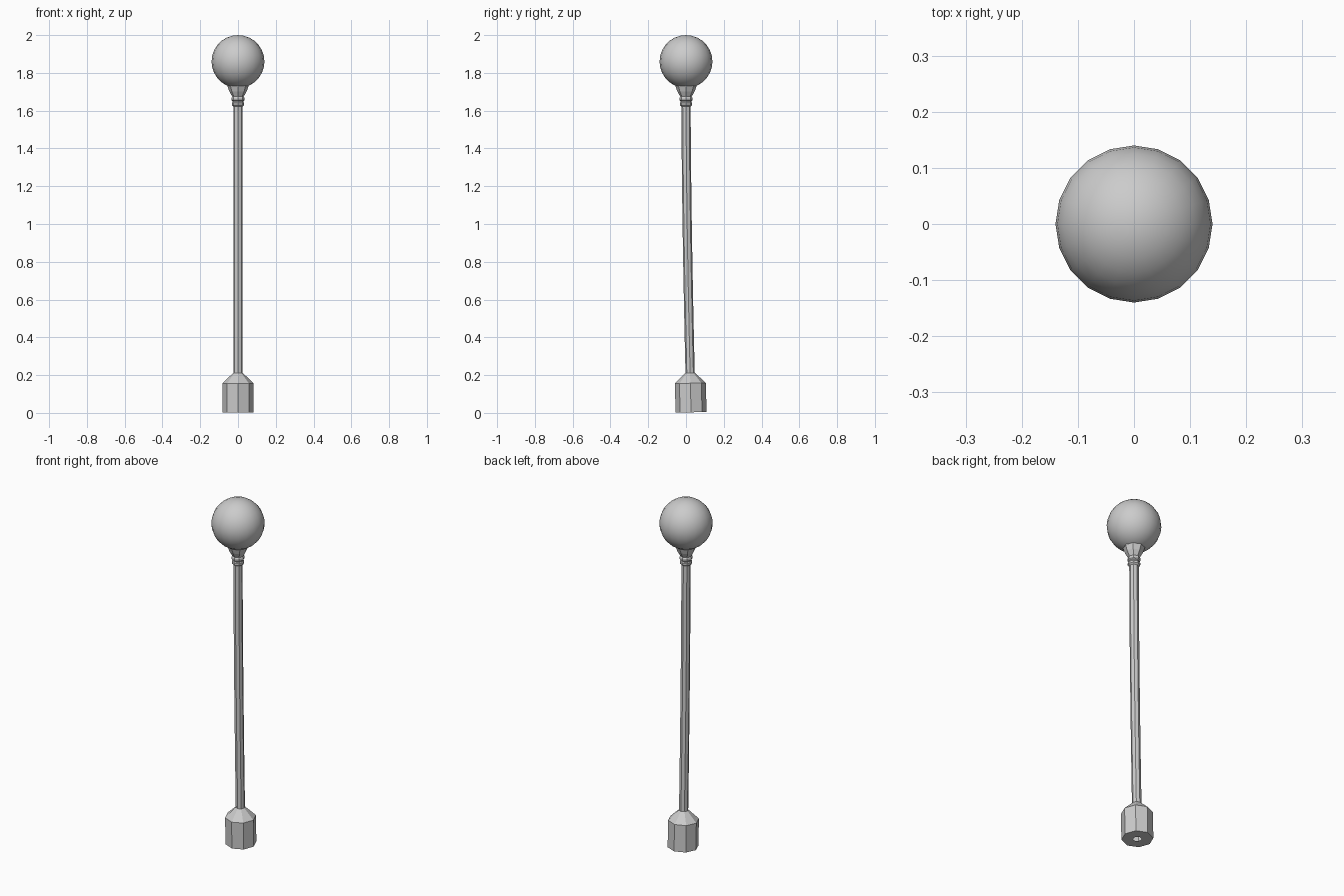
import bpy, bmesh, math

if "Cube" in bpy.data.objects:
    bpy.data.objects.remove(bpy.data.objects["Cube"])

SIDES = 8


def bend_y(z):
    """Slight lean of the post: strongest at the foot, straight at the top."""
    return 0.027 * max(0.0, 1 - z / 1.66) ** 1.6


def lathe(name, profile):
    """Eight-sided turned part; rings follow and tilt with the bent axis."""
    bm = bmesh.new()
    rings = []
    for r, z in profile:
        slope = (bend_y(z - 0.01) - bend_y(z + 0.01)) / 0.02
        ring = []
        for i in range(SIDES):
            a = 2 * math.pi * i / SIDES
            y = r * math.sin(a)
            ring.append(bm.verts.new((r * math.cos(a), bend_y(z) + y, z + slope * y)))
        rings.append(ring)
    for lo, hi in zip(rings, rings[1:]):
        for i in range(SIDES):
            j = (i + 1) % SIDES
            bm.faces.new((lo[i], lo[j], hi[j], hi[i]))
    mesh = bpy.data.meshes.new(name)
    bm.to_mesh(mesh)
    bm.free()
    obj = bpy.data.objects.new(name, mesh)
    bpy.context.collection.objects.link(obj)
    return obj


# Base: octagonal block with a sloped shoulder and a small hole underneath
lathe("base", [(0.022, 0.003), (0.082, 0.003), (0.082, 0.157), (0.025, 0.212)])

# Post: thin, gently bent octagonal pole
lathe("post", [(0.0245, 0.205 + 1.42 * i / 8) for i in range(9)])

# Collar: two moulded rings below the lamp
lathe("collar", [(0.024, 1.622), (0.033, 1.630), (0.033, 1.641), (0.029, 1.646),
                 (0.029, 1.651), (0.034, 1.656), (0.034, 1.668), (0.030, 1.674)])

# Cup: flared holder for the globe
lathe("cup", [(0.030, 1.674), (0.036, 1.684), (0.046, 1.702),
              (0.053, 1.722), (0.058, 1.737), (0.045, 1.737)])

# Globe: smooth round lamp
bpy.ops.mesh.primitive_uv_sphere_add(segments=20, ring_count=14, radius=0.14,
                                     location=(0, 0, 1.86))
globe = bpy.context.object
globe.name = "globe"
bpy.ops.object.shade_smooth_by_angle(angle=math.radians(40))
